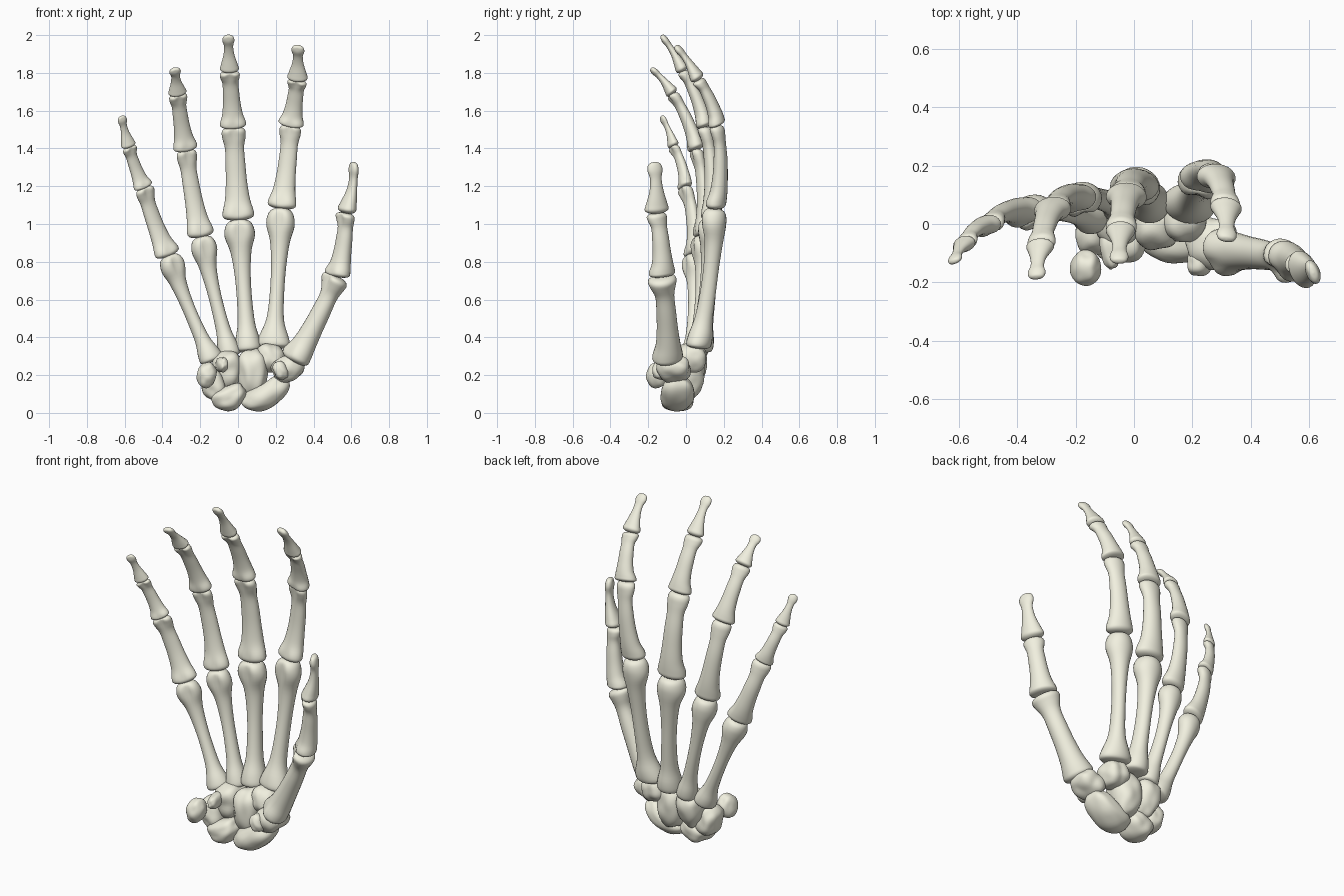
import bpy, bmesh, math
from mathutils import Vector, Euler, noise

if "Cube" in bpy.data.objects:
    bpy.data.objects.remove(bpy.data.objects["Cube"])

SIDES, STEPS = 24, 4

# Bone profiles: (position along bone, half width, half depth, palmar shift, palmar groove)
METACARPAL = [(0, .05, .05, 0, 0), (.008, .6, .65, 0, 0), (.03, .86, .9, 0, 0), (.1, .8, .88, 0, 0),
              (.22, .58, .66, 0, 0), (.42, .5, .58, 0, 0), (.6, .54, .58, 0, 0), (.76, .7, .68, 0, 0),
              (.87, 1.0, .9, .1, .2), (.94, .94, .93, .12, .22), (.985, .66, .66, .05, .05), (1, .05, .05, 0, 0)]
PHALANX = [(0, .05, .05, 0, 0), (.008, .65, .45, 0, 0), (.04, .98, .7, .05, .1), (.1, .98, .74, .08, .15),
           (.22, .8, .62, 0, 0), (.4, .68, .54, 0, 0), (.6, .63, .49, 0, 0), (.77, .61, .44, 0, 0),
           (.88, .74, .51, .06, .2), (.95, .75, .55, .1, .3), (.988, .53, .38, .05, .1), (1, .05, .05, 0, 0)]
DISTAL = [(0, .05, .05, 0, 0), (.02, .65, .45, 0, 0), (.08, 1.0, .72, .05, 0), (.2, .88, .64, .05, 0),
          (.45, .58, .42, 0, 0), (.68, .48, .33, 0, 0), (.84, .64, .38, .03, 0), (.94, .56, .32, .03, .1),
          (.985, .34, .2, 0, 0), (1, .04, .04, 0, 0)]

bone_mat = bpy.data.materials.new("bone")
bone_mat.diffuse_color = (.88, .87, .74, 1)
bone_mat.use_nodes = True
bone_mat.node_tree.nodes["Principled BSDF"].inputs["Base Color"].default_value = bone_mat.diffuse_color


def add_object(name, bm):
    bmesh.ops.recalc_face_normals(bm, faces=bm.faces)
    for f in bm.faces:
        f.smooth = True
    me = bpy.data.meshes.new(name)
    bm.to_mesh(me)
    bm.free()
    me.materials.append(bone_mat)
    ob = bpy.data.objects.new(name, me)
    bpy.context.collection.objects.link(ob)
    return ob


def resample(keys):
    """Smooth curve through the profile keys."""
    k = [Vector(p) for p in keys]
    out = []
    for i in range(len(k) - 1):
        a, b, c, d = k[max(i - 1, 0)], k[i], k[i + 1], k[min(i + 2, len(k) - 1)]
        for s in range(STEPS):
            u = s / STEPS
            out.append(.5 * (2 * b + (c - a) * u + (2 * a - 5 * b + 4 * c - d) * u * u
                             + (3 * b - a - 3 * c + d) * u ** 3))
    return out + [k[-1]]


def long_bone(name, base, head, size, profile, twist, bow, depth=1.0, flare=(0, 0)):
    """Loft a bone from base to head; flare widens the two ends."""
    base, head = Vector(base), Vector(head)
    axis = (head - base).normalized()
    base = base - axis * .005
    side = Vector((math.cos(twist), math.sin(twist), 0))
    side = (side - axis * side.dot(axis)).normalized()
    back = axis.cross(side)
    bm = bmesh.new()
    rings = []
    for t, w, d, shift, groove in resample(profile):
        centre = base.lerp(head, t) + back * (bow * 4 * t * (1 - t) - shift * size)
        w *= 1 + flare[0] * math.exp(-(t / .15) ** 2) + flare[1] * math.exp(-((1 - t) / .15) ** 2)
        d *= 1 + flare[1] * math.exp(-((1 - t) / .15) ** 2)
        ring = []
        for j in range(SIDES):
            a = 2 * math.pi * j / SIDES
            x, y = math.cos(a) * w, math.sin(a) * d * depth
            if y < 0:
                y *= .92 - 1.3 * groove * math.exp(-(math.cos(a) / .4) ** 2)
            ring.append(bm.verts.new(centre + side * x * size + back * y * size))
        rings.append(ring)
    for r, q in zip(rings, rings[1:]):
        for j in range(SIDES):
            n = (j + 1) % SIDES
            bm.faces.new((r[j], r[n], q[n], q[j]))
    bm.faces.new(rings[0])
    bm.faces.new(rings[-1])
    return add_object(name, bm)


def carpal(name, centre, half, tilt=0, turn=0, bend=0, taper=0, p=2.5):
    """Rounded block with a taper, a bend and slightly uneven facets."""
    bm = bmesh.new()
    bmesh.ops.create_icosphere(bm, subdivisions=4, radius=1)
    rot = Euler((0, math.radians(tilt), math.radians(turn)))
    for v in bm.verts:
        c = v.co.normalized()
        c = c / sum(abs(e) ** p for e in c) ** (1 / p)
        c *= 1 + .12 * noise.noise(c * 1.4 + Vector(centre) * 20)
        k = 1 + taper * c.z
        q = Vector((c.x * half[0] * k, c.y * half[1] * k, c.z * half[2] + bend * (c.x * c.x - .5)))
        q.rotate(rot)
        v.co = q + Vector(centre)
    return add_object(name, bm)


# Fingers: joints from wrist to tip, half widths, twist in degrees, flare of the metacarpal base
FINGERS = {
    "index": ([(.185, .06, .345), (.23, .155, 1.085), (.28, .165, 1.525), (.315, .065, 1.765), (.317, -.055, 1.945)],
              (.075, .076, .067, .054), -12, .4),
    "middle": ([(.055, .065, .325), (.003, .13, 1.025), (-.025, .1, 1.515), (-.045, -.015, 1.81), (-.052, -.13, 2.0)],
               (.08, .083, .069, .05), 0, .0),
    "ring": ([(-.04, .05, .3), (-.195, .085, .935), (-.277, .055, 1.395), (-.32, -.07, 1.69), (-.335, -.185, 1.825)],
             (.068, .071, .064, .048), 14, .0),
    "little": ([(-.135, .02, .275), (-.37, .04, .835), (-.5, -.005, 1.195), (-.578, -.065, 1.41), (-.617, -.13, 1.572)],
               (.067, .069, .052, .04), 25, .1),
}
PARTS = ["metacarpal", "proximal_phalanx", "middle_phalanx", "distal_phalanx"]
PROFILES = [METACARPAL, PHALANX, PHALANX, DISTAL]
BOWS = [.018, .022, .014, .006]
for finger, (pts, sizes, twist, flare) in FINGERS.items():
    for i in range(4):
        long_bone(f"{finger}_{PARTS[i]}", pts[i], pts[i + 1], sizes[i], PROFILES[i],
                  math.radians(twist), BOWS[i], flare=(flare if i == 0 else 0, 0))

# Thumb
THUMB = [(.295, -.095, .275), (.525, -.125, .725), (.572, -.155, 1.06), (.614, -.168, 1.328)]
for part, i, size, prof, twist, depth, head in (("metacarpal", 0, .084, PHALANX, -50, 1.25, .28),
                                                ("proximal_phalanx", 1, .075, PHALANX, -50, 1.15, 0),
                                                ("distal_phalanx", 2, .066, DISTAL, -68, 1.0, 0)):
    long_bone("thumb_" + part, THUMB[i], THUMB[i + 1], size, prof, math.radians(twist), .012, depth, (0, head))

# Wrist bones
carpal("scaphoid", (.15, -.045, .105), (.145, .088, .068), tilt=-30, bend=.025, p=2.2)
carpal("lunate", (-.045, -.045, .085), (.092, .092, .064), tilt=-25, bend=.012, p=2.3)
carpal("triquetrum", (-.135, -.03, .155), (.062, .075, .09), tilt=-15)
carpal("pisiform", (-.165, -.15, .2), (.05, .06, .067), tilt=10, p=2.2)
carpal("hamate", (-.055, .015, .22), (.075, .088, .105), taper=.2)
carpal("hamate_hook", (-.085, -.085, .255), (.03, .07, .04), turn=10)
carpal("capitate", (.075, .005, .21), (.08, .092, .13), taper=.05)
carpal("trapezoid", (.168, .025, .29), (.075, .085, .075), tilt=10)
carpal("trapezium", (.265, -.065, .235), (.085, .088, .07), tilt=-25)
carpal("trapezium_ridge", (.225, -.13, .225), (.036, .048, .05), tilt=-25)
